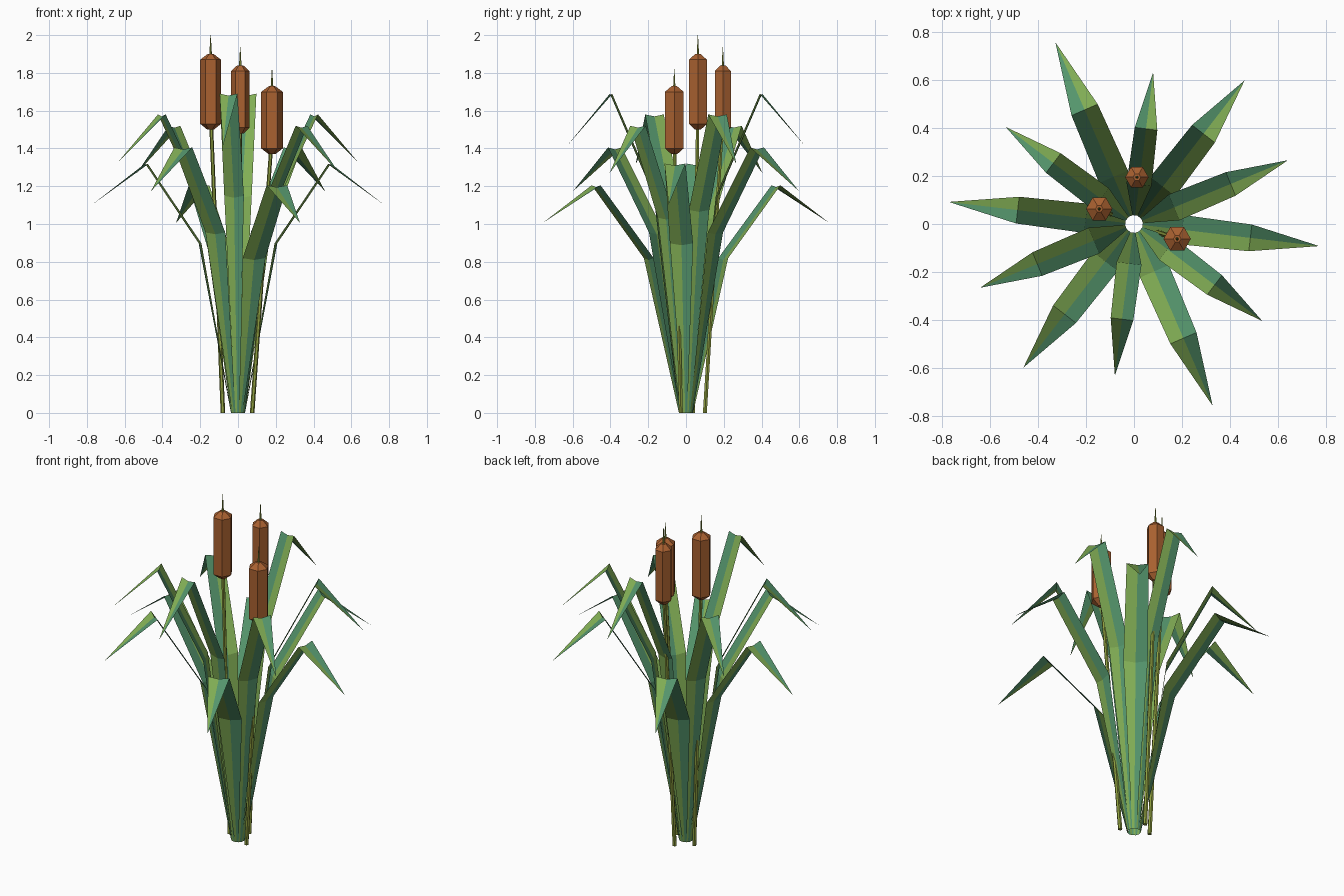
import bpy
from math import radians, cos, sin, pi
from mathutils import Vector

if "Cube" in bpy.data.objects:
    bpy.data.objects.remove(bpy.data.objects["Cube"])


def material(name, rgb):
    m = bpy.data.materials.new(name)
    m.diffuse_color = (*rgb, 1)
    m.use_nodes = True
    m.node_tree.nodes["Principled BSDF"].inputs["Base Color"].default_value = m.diffuse_color
    return m


LIGHT = material("leaf_light", (0.22, 0.42, 0.09))
TEAL = material("leaf_teal", (0.09, 0.30, 0.15))
STALK = material("stalk_olive", (0.27, 0.34, 0.05))
BROWN = material("seed_brown", (0.40, 0.12, 0.03))


def mesh_object(name, verts, faces, mats):
    me = bpy.data.meshes.new(name)
    me.from_pydata(verts, [], faces)
    for m in mats:
        me.materials.append(m)
    ob = bpy.data.objects.new(name, me)
    bpy.context.collection.objects.link(ob)
    return ob


# A leaf rises, bends outward, then droops to a point; a midrib splits its two tones
def leaf(name, angle, reach, height, width):
    out = Vector((cos(angle), sin(angle), 0))
    side = Vector((-sin(angle), cos(angle), 0))
    rows = [(0.036, 0.0, 0.011, 0.0),
            (0.26 * reach, 0.68 * height, 0.55 * width, 0.01),
            (0.628 * reach, height, 0.5 * width, 0.01)]
    verts = []
    for r, z, half, dip in rows:
        p = out * r + Vector((0, 0, z))
        verts += [p + side * half, p - Vector((0, 0, dip)), p - side * half]
    verts.append(out * reach + Vector((0, 0, 0.835 * height)))
    faces = []
    for i in (0, 3):
        faces += [(i, i + 1, i + 4, i + 3), (i + 1, i + 2, i + 5, i + 4)]
    faces += [(6, 7, 9), (7, 8, 9)]
    ob = mesh_object(name, verts, faces, [TEAL, LIGHT])
    for k, poly in enumerate(ob.data.polygons):
        poly.material_index = k % 2


# Stacked hexagonal rings: each ring is (x, y, z, radius)
def hex_loft(name, rings, mat):
    verts, faces, n = [], [], 6
    for x, y, z, r in rings:
        verts += [(x + r * cos(2 * pi * k / n), y + r * sin(2 * pi * k / n), z)
                  for k in range(n)]
    for i in range(len(rings) - 1):
        for k in range(n):
            a, b = i * n + k, i * n + (k + 1) % n
            faces.append((a, b, b + n, a + n))
    faces.append(tuple(reversed(range(n))))
    faces.append(tuple(range(len(verts) - n, len(verts))))
    return mesh_object(name, verts, faces, [mat])


# Six leaf kinds (angle, reach, bend height, width), each repeated on the opposite side
KINDS = [(113.4, 0.826, 1.205, 0.119), (82.8, 0.637, 1.69, 0.095),
         (52.4, 0.756, 1.405, 0.12), (22.5, 0.695, 1.58, 0.106),
         (-6.8, 0.778, 1.32, 0.112), (-37.1, 0.671, 1.52, 0.102)]
for i, (a, reach, height, width) in enumerate(KINDS):
    for j in range(2):
        leaf(f"leaf_{i + 1 + 6 * j}", radians(a + 180 * j), reach, height, width)

# Cattails: base x, y, head x, y, head bottom, head top, head radius
CATTAILS = [(-0.08, 0.036, -0.145, 0.063, 1.50, 1.90, 0.055),
            (0.005, 0.10, 0.012, 0.195, 1.48, 1.84, 0.049),
            (0.075, -0.027, 0.18, -0.062, 1.37, 1.73, 0.057)]
for i, (bx, by, x, y, lo, hi, r) in enumerate(CATTAILS, 1):
    hex_loft(f"stalk_{i}", [(bx, by, 0, 0.012), (x, y, lo + 0.1, 0.010)], STALK)
    hex_loft(f"seed_head_{i}", [(x, y, lo, 0.018), (x, y, lo + 0.03, r),
                                (x, y, hi - 0.03, r), (x, y, hi, 0.016)], BROWN)
    hex_loft(f"spike_{i}", [(x, y, hi - 0.02, 0.008),
                            (x, y, hi + 0.20 * hi / 3.8, 0.001)], STALK)
